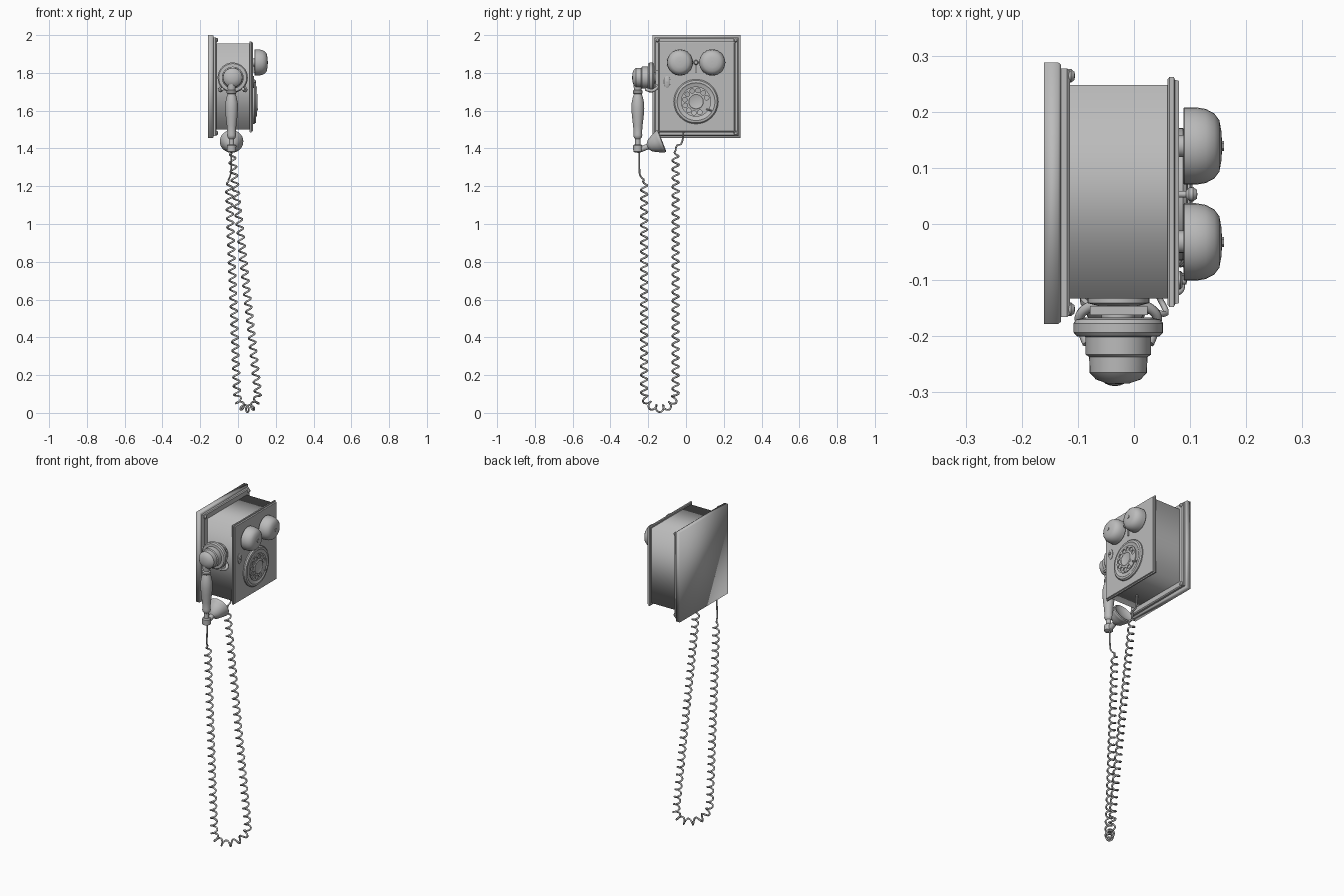
import bpy, bmesh, math
from mathutils import Vector, Matrix

cube = bpy.data.objects.get("Cube")
if cube:
    bpy.data.objects.remove(cube)

grey = bpy.data.materials.new("plain_grey")
grey.use_nodes = True
grey.diffuse_color = (0.5, 0.5, 0.5, 1)
grey.node_tree.nodes["Principled BSDF"].inputs["Base Color"].default_value = (0.5, 0.5, 0.5, 1)

X, Y, Z = Vector((1, 0, 0)), Vector((0, 1, 0)), Vector((0, 0, 1))
sharp_parts = []


def add(name, data):
    ob = bpy.data.objects.new(name, data)
    bpy.context.scene.collection.objects.link(ob)
    data.materials.append(grey)
    return ob


def finish(name, bm, full_smooth=False):
    bmesh.ops.recalc_face_normals(bm, faces=bm.faces)
    me = bpy.data.meshes.new(name)
    bm.to_mesh(me)
    bm.free()
    ob = add(name, me)
    if full_smooth:
        for p in me.polygons:
            p.use_smooth = True
    else:
        sharp_parts.append(ob)
    return ob


def lathe(name, origin, axis, profile, sides=32):
    """Spin (radius, distance) pairs around an axis."""
    bm = bmesh.new()
    rot = Vector(axis).to_track_quat('Z', 'Y').to_matrix().to_4x4()
    verts = [bm.verts.new((r, 0, h)) for r, h in profile]
    edges = [bm.edges.new(pair) for pair in zip(verts, verts[1:])]
    bmesh.ops.spin(bm, geom=verts + edges, cent=(0, 0, 0), axis=Z,
                   angle=math.tau, steps=sides, use_merge=False)
    bmesh.ops.remove_doubles(bm, verts=bm.verts, dist=0.0003)
    bmesh.ops.transform(bm, matrix=Matrix.Translation(origin) @ rot, verts=bm.verts)
    return finish(name, bm)


def slab(name, y0, y1, z0, z1, rings, caps=True, smooth=False):
    """Loft rectangles given as (x, inset)."""
    bm = bmesh.new()
    loops = [[bm.verts.new((x, y, z)) for y, z in
              ((y0 + i, z0 + i), (y1 - i, z0 + i), (y1 - i, z1 - i), (y0 + i, z1 - i))]
             for x, i in rings]
    for a, b in zip(loops, loops[1:]):
        for k in range(4):
            bm.faces.new((a[k], a[k - 1], b[k - 1], b[k]))
    if caps:
        bm.faces.new(loops[0])
        bm.faces.new(loops[-1])
    return finish(name, bm, smooth)


def wire(name, points, radius, resolution=1, kind='POLY'):
    cu = bpy.data.curves.new(name, 'CURVE')
    cu.dimensions = '3D'
    cu.bevel_depth = radius
    cu.bevel_resolution = resolution
    cu.use_fill_caps = True
    sp = cu.splines.new(kind)
    sp.points.add(len(points) - 1)
    for p, co in zip(sp.points, points):
        p.co = (*co, 1)
    if kind == 'NURBS':
        sp.use_endpoint_u = True
        sp.order_u = 3
    else:
        sp.use_smooth = True
    return add(name, cu)


# Cabinet: wall board, box sides and front panel
slab("wall_board", -.178, .288, 1.455, 2.0,
     [(-.16, 0), (-.135, 0), (-.13, .004)], smooth=True)
slab("wall_board_step", -.166, .277, 1.467, 1.988, [(-.131, 0), (-.119, 0), (-.114, .005)])
slab("box_sides", -.133, .248, 1.5, 1.955, [(-.118, 0), (.064, 0)], caps=False, smooth=True)
slab("front_panel", -.148, .262, 1.485, 1.967,
     [(.06, .004), (.063, 0), (.071, 0), (.073, .005), (.08, .007)])
for y in (-.152, .264):
    for z in (1.481, 1.974):
        lathe("board_screw", (-.117, y, z), X, [(.012, 0), (.012, .005), (.007, .011), (0, .012)], 12)

# Bells with posts and nuts, and the clapper between them
for y in (-.032, .139):
    lathe("bell_post", (.078, y, 1.855), X, [(.02, 0), (.02, .02)], 16)
    lathe("bell", (.088, y, 1.855), X,
          [(0, .006), (.062, .004), (.067, 0), (.069, .002), (.069, .022), (.066, .04),
           (.058, .055), (.046, .064), (.025, .068), (0, .069)])
    lathe("bell_nut", (.156, y, 1.855), X, [(.009, 0), (.009, .004), (0, .004)], 6)
lathe("clapper", (.078, .053, 1.855), X,
      [(.006, 0), (.006, .015), (.012, .02), (.013, .027), (.008, .034), (0, .035)], 16)
wire("clapper_arm", [(.085, .053, 1.855), (.085, .053, 1.8)], .004)

# Key plate
key = lathe("key_plate", (0, 0, 0), X, [(.03, 0), (.03, .004), (.024, .007), (0, .007)], 20)
key.scale = (1, .55, 1.05)
key.location = (.079, -.1, 1.752)
lathe("key_knob", (.085, -.1, 1.755), X, [(.008, 0), (.008, .008), (0, .01)], 12)

# Dial: base, pierced finger wheel, centre cap and finger stop
dial = Vector((.079, .053, 1.648))
lathe("dial_base", dial, X,
      [(.118, 0), (.118, .008), (.112, .015), (.1, .017), (.092, .012), (0, .012)], 48)


def circle_spline(cu, r, cx=0, cy=0, n=16):
    sp = cu.splines.new('POLY')
    sp.points.add(n - 1)
    sp.use_cyclic_u = True
    for k, p in enumerate(sp.points):
        a = math.tau * k / n
        p.co = (cx + r * math.cos(a), cy + r * math.sin(a), 0, 1)


wheel = bpy.data.curves.new("finger_wheel", 'CURVE')
wheel.dimensions = '2D'
wheel.fill_mode = 'BOTH'
wheel.extrude = .002
circle_spline(wheel, .08, n=48)
for k in range(10):
    a = math.radians(30 * k + 20)
    circle_spline(wheel, .012, .06 * math.cos(a), .06 * math.sin(a))
wheel_ob = add("finger_wheel", wheel)
wheel_ob.matrix_world = Matrix.Translation(dial + X * .019) @ X.to_track_quat('Z', 'Y').to_matrix().to_4x4()
lathe("dial_cap", dial, X, [(.043, .01), (.043, .022), (.038, .025), (.034, .023), (0, .023)])
wire("finger_stop", [dial + Vector((.018, .085, -.05)), dial + Vector((.024, .055, -.04))], .004)

# Cradle on the side of the box
ear = Vector((-.028, -.133, 1.775))
lathe("cradle_base", ear, -Y, [(.055, -.003), (.055, .008), (.03, .014), (.03, .035)])
slab("cradle_bracket", -.162, -.146, 1.735, 1.815, [(-.078, 0), (.024, 0)])
for s in (-1, 1):
    wire("cradle_prong", [ear + Vector((s * .03, -.005, -.04)), ear + Vector((s * .07, -.02, -.055)),
                          ear + Vector((s * .068, -.05, -.075)), ear + Vector((s * .055, -.08, -.06))],
         .009, 2, 'NURBS')

# Handset: earpiece, handle, elbow and mouthpiece
lathe("earpiece", ear, -Y,
      [(0, .036), (.06, .034), (.075, .037), (.08, .044), (.08, .06), (.074, .067), (.058, .068),
       (.058, .1), (.052, .104), (.051, .132), (.04, .144), (.02, .151), (0, .152)], 32)
hx, hy = -.034, -.255
lathe("handle", (hx, hy, 1.39), Z,
      [(0, 0), (.014, 0), (.014, .06), (.021, .068), (.024, .08), (.022, .092), (.025, .13),
       (.031, .18), (.034, .22), (.033, .25), (.027, .28), (.021, .298), (.026, .304),
       (.026, .314), (.02, .32), (.024, .35), (.022, .37)], 24)
lathe("elbow", (hx, hy, 1.377), Z,
      [(0, 0), (.014, .001), (.024, .006), (.025, .038), (.019, .044), (0, .045)], 20)
lathe("mouthpiece", (hx, hy + .01, 1.393), (0, .93, .37),
      [(0, 0), (.015, 0), (.015, .045), (.024, .052), (.034, .06), (.05, .09), (.058, .108),
       (.062, .114), (.062, .124), (.056, .128), (.045, .12), (0, .114)])

# Coiled cord: a helix wound along two strands joined by a loop
A, B = Vector((-.005, -.222, .107)), Vector((.105, -.055, .107))
A_top, B_top = Vector((-.05, -.222, 1.235)), Vector((-.035, -.055, 1.39))
mid, half = (A + B) / 2, (A - B) / 2
lengths = ((A_top - A).length, .29, (B_top - B).length)
total = sum(lengths)


def centre(s):
    if s < lengths[0]:
        return A_top.lerp(A, s / lengths[0])
    s -= lengths[0]
    if s < lengths[1]:
        a = math.pi * s / lengths[1]
        return mid + half * math.cos(a) - Z * (.085 * math.sin(a))
    return B.lerp(B_top, (s - lengths[1]) / lengths[2])


side = Z.cross(half).normalized()
turns, per_turn = 58, 14
count = turns * per_turn
coil = []
for k in range(count + 1):
    s = total * k / count
    tangent = (centre(s + .002) - centre(s - .002)).normalized()
    n = (side - tangent * side.dot(tangent)).normalized()
    b = tangent.cross(n)
    r = .0175 * min(1, k / 10, (count - k) / 10)
    a = math.tau * k / per_turn
    coil.append(centre(s) + (n * math.cos(a) + b * math.sin(a)) * r)
wire("coiled_cord", coil, .0052, 1)
wire("handset_lead", [(hx, -.247, 1.385), (-.036, -.247, 1.3), (-.04, -.246, 1.25), A_top], .0045, 1, 'NURBS')
wire("box_lead", [B_top, (-.034, -.054, 1.42), (-.033, -.014, 1.42), (-.032, -.013, 1.51)], .0048, 1, 'NURBS')

# Smooth the turned parts while keeping their edges crisp
for ob in bpy.context.selected_objects:
    ob.select_set(False)
for ob in sharp_parts:
    ob.select_set(True)
bpy.context.view_layer.objects.active = sharp_parts[0]
bpy.ops.object.shade_smooth_by_angle(angle=math.radians(35))
